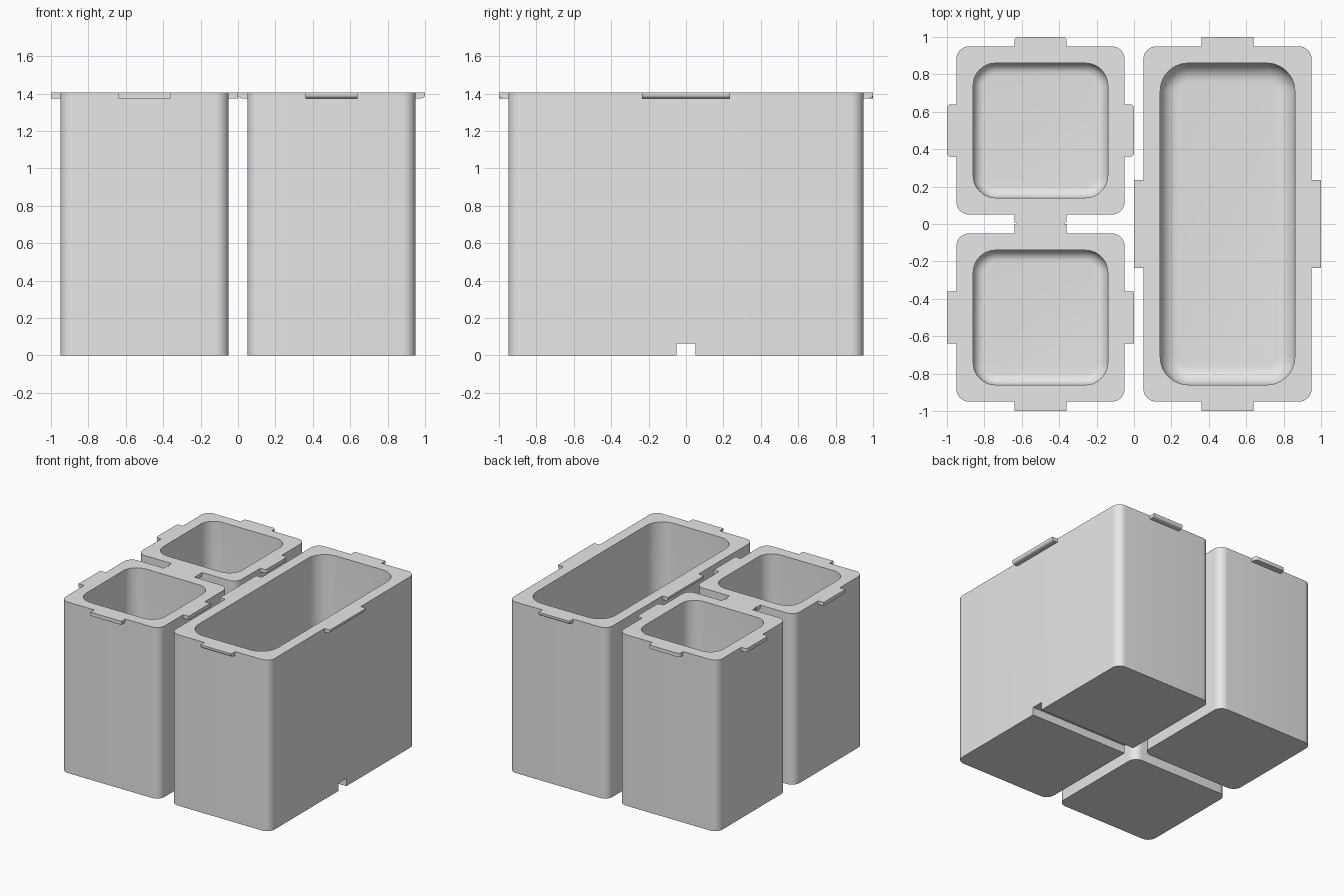
import bpy, bmesh, math
from mathutils import Matrix

cube = bpy.data.objects.get("Cube")
if cube:
    bpy.data.objects.remove(cube)

TOP = 1.405       # rim height
FLOOR = 0.10      # cavity floor height
TAB_Z = 1.375     # underside of tabs
WALL = 0.09

grey = bpy.data.materials.new("plastic_grey")
grey.use_nodes = True
grey.diffuse_color = (0.8, 0.8, 0.8, 1)
grey.node_tree.nodes["Principled BSDF"].inputs["Base Color"].default_value = (0.8, 0.8, 0.8, 1)


def finish(name, bm, smooth=True):
    bmesh.ops.recalc_face_normals(bm, faces=bm.faces)
    mesh = bpy.data.meshes.new(name)
    bm.to_mesh(mesh)
    bm.free()
    mesh.materials.append(grey)
    obj = bpy.data.objects.new(name, mesh)
    bpy.context.collection.objects.link(obj)
    if smooth:
        bpy.ops.object.select_all(action='DESELECT')
        obj.select_set(True)
        bpy.context.view_layer.objects.active = obj
        bpy.ops.object.shade_smooth_by_angle(angle=math.radians(35))
    return obj


def ring(bm, cx, cy, hx, hy, r, z, steps=10):
    """Rounded rectangle loop of vertices."""
    verts = []
    for quarter, (sx, sy) in enumerate([(1, 1), (-1, 1), (-1, -1), (1, -1)]):
        for i in range(steps + 1):
            a = (quarter + i / steps) * math.pi / 2
            verts.append(bm.verts.new((cx + sx * (hx - r) + r * math.cos(a),
                                       cy + sy * (hy - r) + r * math.sin(a), z)))
    return verts


def container(name, cx, cy, hx, hy, outer_r, inner_r, fillet):
    """Open box: outer wall, flat rim, cavity with a filleted floor."""
    bm = bmesh.new()
    ix, iy = hx - WALL, hy - WALL
    rings = [ring(bm, cx, cy, hx, hy, outer_r, 0),
             ring(bm, cx, cy, hx, hy, outer_r, TOP),
             ring(bm, cx, cy, ix, iy, inner_r, TOP)]
    for i in range(9):
        a = i / 8 * math.pi / 2
        inset = fillet * (1 - math.cos(a))
        rings.append(ring(bm, cx, cy, ix - inset, iy - inset, inner_r - inset,
                          FLOOR + fillet * (1 - math.sin(a))))
    for low, high in zip(rings, rings[1:]):
        for i in range(len(low)):
            j = (i + 1) % len(low)
            bm.faces.new((low[i], low[j], high[j], high[i]))
    bm.faces.new(rings[0])
    bm.faces.new(rings[-1])
    return finish(name, bm)


def tab(name, cx, cy, hx, hy, side, half_width, style):
    """Rim tab reaching 0.05 out from one wall; its outer edges follow the style."""
    dx, dy = side
    reach = hx if dx else hy
    bm = bmesh.new()
    bmesh.ops.create_cube(bm, size=1)
    bmesh.ops.scale(bm, vec=(0.05, 2 * half_width, TOP - TAB_Z), verts=bm.verts)
    bmesh.ops.translate(bm, vec=(reach + 0.025, 0, (TOP + TAB_Z) / 2), verts=bm.verts)
    outer = [e for e in bm.edges if all(v.co.x > reach + 0.04 for v in e.verts)]
    if style == "round_corners":
        edges = [e for e in outer if abs(e.verts[0].co.z - e.verts[1].co.z) > 0.01]
        bmesh.ops.bevel(bm, geom=edges, offset=0.02, segments=5, profile=0.5, affect='EDGES')
    elif style == "round_underside":
        edges = [e for e in outer if all(v.co.z < TAB_Z + 0.01 for v in e.verts)]
        bmesh.ops.bevel(bm, geom=edges, offset=0.02, segments=5, profile=0.5, affect='EDGES')
    turn = Matrix.Rotation(math.atan2(dy, dx), 4, 'Z')
    bmesh.ops.transform(bm, matrix=Matrix.Translation((cx, cy, 0)) @ turn, verts=bm.verts)
    return finish(name, bm)


# name, centre, half sizes, outer radius, cavity radius, floor fillet, tab style
boxes = [
    ("back_cup", -0.5, 0.5, 0.45, 0.45, 0.07, 0.12, 0.06, "round_corners"),
    ("front_cup", -0.5, -0.5, 0.45, 0.45, 0.07, 0.12, 0.06, "square"),
    ("long_bin", 0.5, 0.0, 0.45, 0.95, 0.07, 0.15, 0.10, "round_underside"),
]
sides = {"left": (1, 0), "right": (-1, 0), "front": (0, -1), "back": (0, 1)}

for name, cx, cy, hx, hy, outer_r, inner_r, fillet, style in boxes:
    box = container(name, cx, cy, hx, hy, outer_r, inner_r, fillet)
    for label, side in sides.items():
        long_side = name == "long_bin" and side[0]
        tab(f"{name}_{label}_tab", cx, cy, hx, hy, side, 0.235 if long_side else 0.14, style)

# Channel across the underside of the long bin
bm = bmesh.new()
bmesh.ops.create_cube(bm, size=1)
bmesh.ops.scale(bm, vec=(1.1, 0.1, 0.13), verts=bm.verts)
bmesh.ops.translate(bm, vec=(0.5, 0, 0), verts=bm.verts)
cutter = finish("channel_cutter", bm, smooth=False)
cutter.hide_render = True
cutter.hide_viewport = True
cut = box.modifiers.new("channel", 'BOOLEAN')
cut.operation = 'DIFFERENCE'
cut.solver = 'EXACT'
cut.object = cutter
